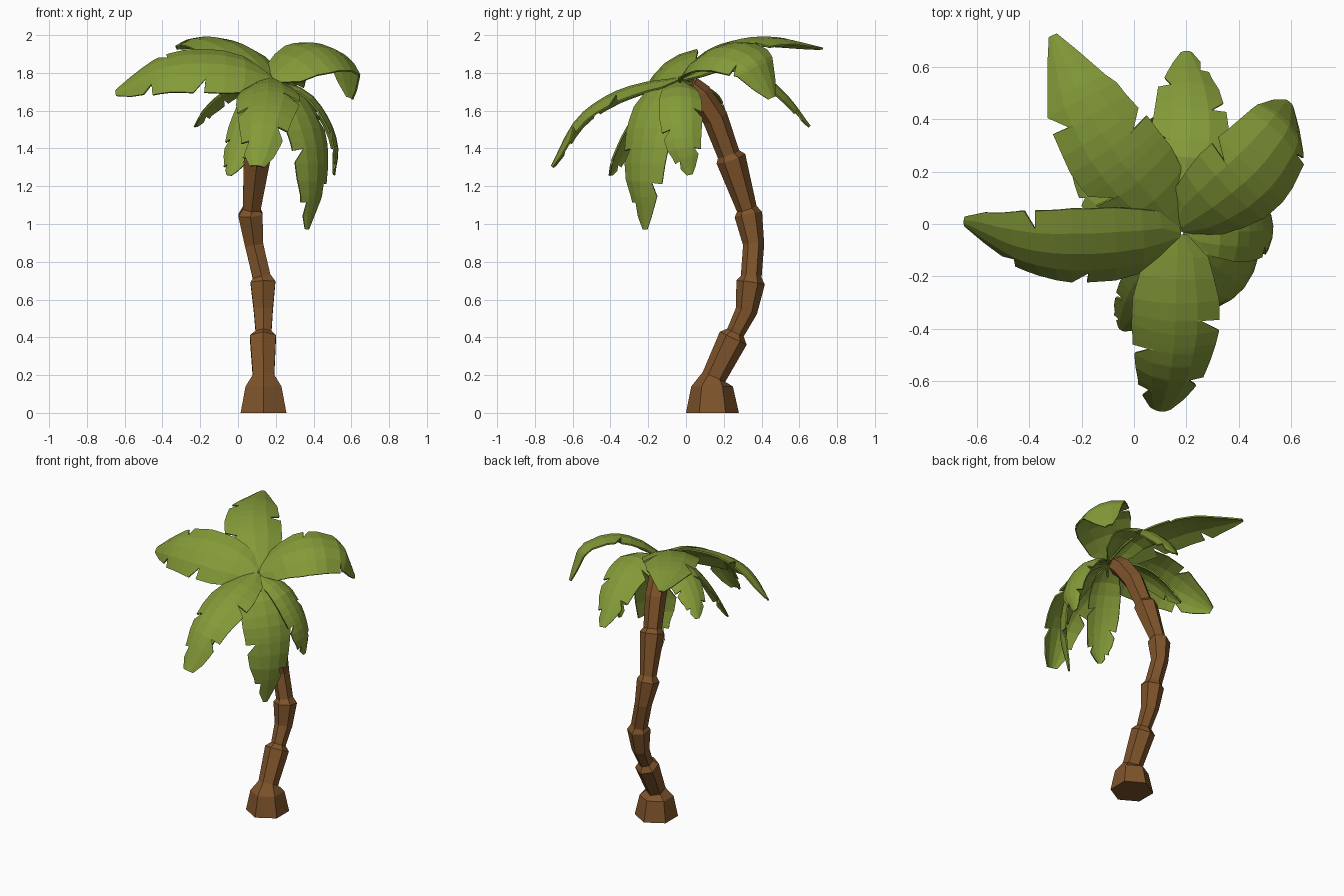
import bpy, bmesh, math, random
from mathutils import Vector

if "Cube" in bpy.data.objects:
    bpy.data.objects.remove(bpy.data.objects["Cube"])

random.seed(4)

def material(name, rgb):
    m = bpy.data.materials.new(name)
    m.diffuse_color = (*rgb, 1)
    m.use_nodes = True
    m.node_tree.nodes["Principled BSDF"].inputs["Base Color"].default_value = m.diffuse_color
    return m

BARK = material("bark brown", (0.21, 0.088, 0.024))
LEAF = material("leaf green", (0.23, 0.325, 0.04))

def finish(bm, name, mat):
    me = bpy.data.meshes.new(name)
    bm.to_mesh(me)
    bm.free()
    me.materials.append(mat)
    ob = bpy.data.objects.new(name, me)
    bpy.context.collection.objects.link(ob)
    return ob

# Trunk: hexagonal rings (x, y, z, radius) along a bent path, stepped at each joint
RINGS = [(.135, .14, 0, .14), (.135, .138, .14, .11), (.135, .148, .19, .065),
         (.132, .25, .395, .079), (.135, .262, .425, .048),
         (.134, .32, .54, .058), (.132, .342, .69, .076), (.125, .345, .72, .055),
         (.085, .358, .89, .056), (.066, .33, 1.05, .074), (.072, .322, 1.08, .054),
         (.10, .238, 1.345, .08), (.105, .225, 1.37, .06),
         (.13, .155, 1.56, .068), (.155, .07, 1.685, .068), (.165, .02, 1.725, .062)]
bm = bmesh.new()
loops = []
for i, (x, y, z, r) in enumerate(RINGS):
    c = Vector((x, y, z))
    a = Vector(RINGS[max(i - 1, 0)][:3])
    b = Vector(RINGS[min(i + 1, len(RINGS) - 1)][:3])
    t = Vector((0, 0, 1)) if i < 2 else (b - a).normalized()
    v = t.cross(Vector((1, 0, 0))).normalized()
    u = v.cross(t)
    loops.append([bm.verts.new(c + r * (math.sin(k * math.pi / 3) * u + math.cos(k * math.pi / 3) * v))
                  for k in range(6)])
for lo, hi in zip(loops, loops[1:]):
    for k in range(6):
        bm.faces.new((lo[k], lo[(k + 1) % 6], hi[(k + 1) % 6], hi[k]))
bm.faces.new(loops[0])
bm.faces.new(loops[-1])
bmesh.ops.recalc_face_normals(bm, faces=bm.faces)
finish(bm, "trunk", BARK)

def spline(pts, t):
    """Smooth path through pts; returns position at t in 0..1."""
    p = [2 * pts[0] - pts[1]] + pts + [2 * pts[-1] - pts[-2]]
    f = min(t, 0.9999) * (len(pts) - 1)
    i = int(f)
    f -= i
    a, b, c, d = p[i:i + 4]
    return 0.5 * (2 * b + (c - a) * f + (2 * a - 5 * b + 4 * c - d) * f * f
                  + (3 * b - a - 3 * c + d) * f ** 3)

def width_at(t, tip):
    prof = [(0, .2), (.1, .7), (.28, .98), (.5, 1), (.75, .8), (.92, tip), (1, tip * tip * .8)]
    for (a, wa), (b, wb) in zip(prof, prof[1:]):
        if t <= b:
            return wa + (wb - wa) * (t - a) / (b - a)
    return prof[-1][1]

# Frond: arched strip four faces wide, with forward-pointing torn notches
# at the given fractions of its length along the left and right edges
def frond(name, coords, half, roll=0.0, sag=0.28, tip=.42, left=(.42, .77), right=(.6, .87)):
    pts = [Vector(c) for c in coords]
    head = pts[3] - pts[0]
    head.z = 0
    side0 = head.normalized().cross(Vector((0, 0, 1))) + Vector((0, 0, roll))
    cuts = {-1: left, 1: right}
    ts = {0, .1, .2, .32, .44, .56, .68, .8, .92, 1}
    for c in left + right:
        ts = {t for t in ts if t in (0, 1) or abs(t - c - .02) > .04} | {c - .008, c, c + .07}
    bm = bmesh.new()
    rows = []
    for t in sorted(ts):
        p = spline(pts, t)
        tan = (spline(pts, min(t + .03, 1)) - spline(pts, max(t - .03, 0))).normalized()
        side = (side0 - tan * side0.dot(tan)).normalized()
        nor = side.cross(tan)
        w = half * width_at(t, tip)
        row = []
        for s in (-1, -.5, 0, .5, 1):
            k, push = s, 0
            if abs(s) == 1:
                near = [t - c for c in cuts[int(s)] if abs(t - c) < .01]
                if near and near[0] < -.001:
                    push = .015
                elif near:
                    k = s * .6
            row.append(bm.verts.new(p + side * w * k - nor * w * sag * k * k + tan * push))
        rows.append(row)
    for a, b in zip(rows, rows[1:]):
        for k in range(4):
            bm.faces.new((a[k], a[k + 1], b[k + 1], b[k]))
    ob = finish(bm, name, LEAF)
    mod = ob.modifiers.new("thickness", 'SOLIDIFY')
    mod.thickness = .01
    mod.offset = -1

frond("left_frond", [(.18, -.05, 1.77), (0, -.1, 1.835), (-.25, -.115, 1.85),
                     (-.45, -.085, 1.81), (-.65, .005, 1.70)], .182, .82, right=(.66,))
frond("back_left_frond", [(.18, -.03, 1.77), (.05, .12, 1.905), (-.08, .28, 1.978),
                          (-.2, .475, 1.99), (-.31, .72, 1.935)], .185, tip=.34,
      left=(.32, .68), right=(.52,))
frond("back_frond", [(.18, -.02, 1.77), (.2, .2, 1.86), (.215, .38, 1.81),
                     (.21, .53, 1.69), (.2, .66, 1.52)], .15)
frond("right_frond", [(.17, -.02, 1.77), (.33, .085, 1.90), (.475, .21, 1.935),
                      (.585, .36, 1.87), (.6, .46, 1.67)], .19, -.42, left=(.4,), right=(.7,))
frond("front_frond", [(.17, -.04, 1.775), (.16, -.25, 1.745), (.155, -.43, 1.675),
                      (.135, -.59, 1.545), (.1, -.715, 1.31)], .168, sag=.34, tip=.55)
frond("front_right_frond", [(.18, -.05, 1.76), (.29, -.15, 1.70), (.395, -.22, 1.5),
                            (.42, -.245, 1.24), (.37, -.22, .97)], .16, tip=.35)
frond("low_right_frond", [(.19, -.03, 1.76), (.36, -.03, 1.71), (.475, -.025, 1.57),
                          (.53, -.01, 1.41), (.515, .02, 1.26)], .115)
frond("low_front_left_frond", [(.16, -.06, 1.76), (.09, -.18, 1.68), (.025, -.29, 1.52),
                               (-.015, -.365, 1.37), (-.05, -.405, 1.26)], .105)
frond("low_back_left_frond", [(.17, -.02, 1.76), (.04, .03, 1.75), (-.07, .09, 1.70),
                              (-.16, .14, 1.62), (-.23, .2, 1.52)], .11)
